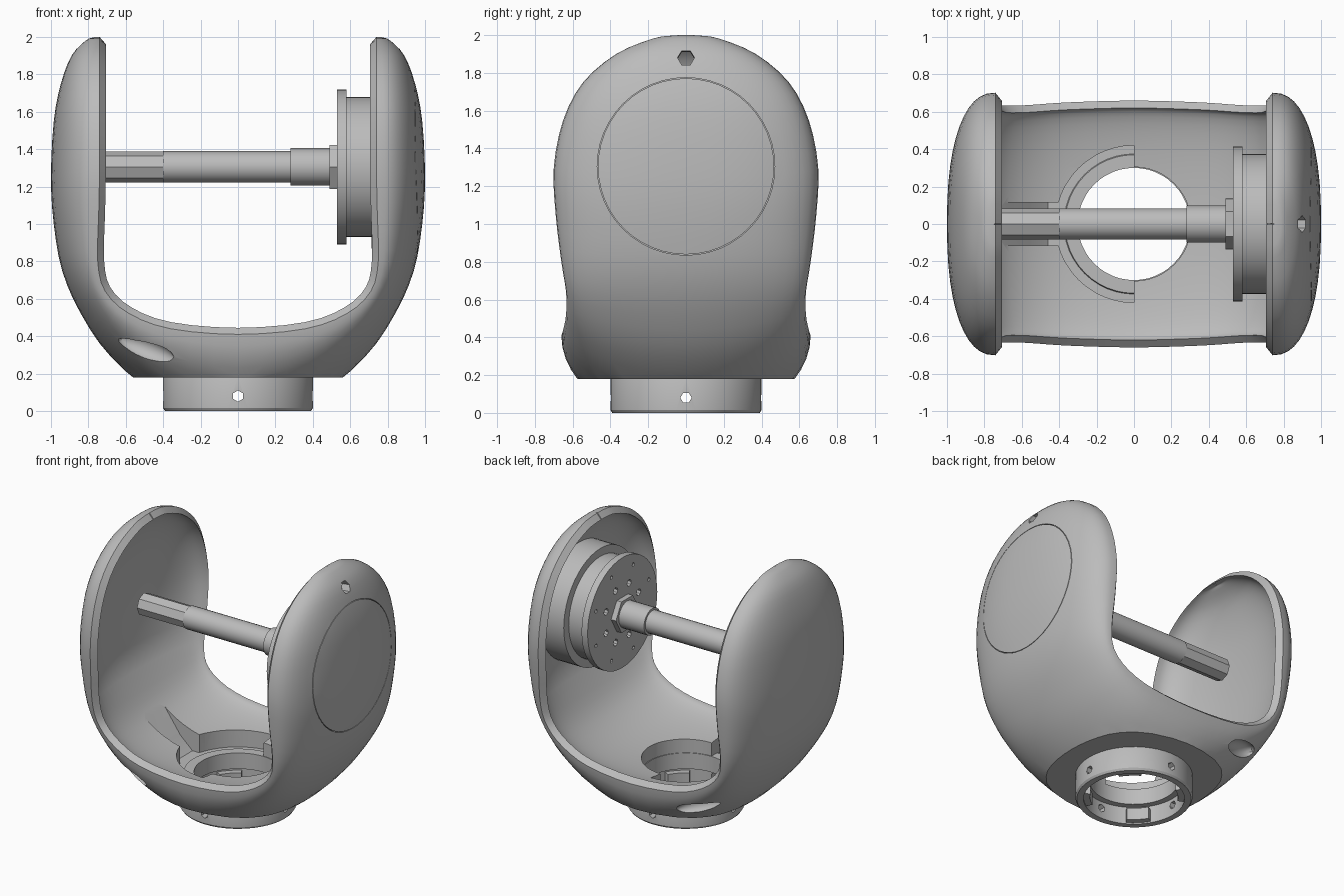
import bpy, bmesh, math
from mathutils import Matrix, Vector

old = bpy.data.objects.get("Cube")
if old:
    bpy.data.objects.remove(old, do_unlink=True)

grey = bpy.data.materials.new("plain_grey")
grey.use_nodes = True
grey.diffuse_color = (0.5, 0.5, 0.5, 1)
grey.node_tree.nodes["Principled BSDF"].inputs["Base Color"].default_value = (0.5, 0.5, 0.5, 1)

AXIS_Z = 1.305          # height of the tilt axis
ALONG_X = Matrix.Rotation(math.pi / 2, 4, 'Y')


def make(name, bm):
    bmesh.ops.recalc_face_normals(bm, faces=bm.faces)
    mesh = bpy.data.meshes.new(name)
    bm.to_mesh(mesh)
    bm.free()
    ob = bpy.data.objects.new(name, mesh)
    mesh.materials.append(grey)
    bpy.context.collection.objects.link(ob)
    return ob


def activate(ob):
    bpy.ops.object.select_all(action='DESELECT')
    ob.select_set(True)
    bpy.context.view_layer.objects.active = ob


def smooth(ob):
    activate(ob)
    bpy.ops.object.shade_smooth_by_angle(angle=math.radians(30))


def rod(bm, centre, direction, radius, length, sides=32):
    """Add a solid cylinder centred on a point and pointing along a direction."""
    turn = Vector((0, 0, 1)).rotation_difference(Vector(direction)).to_matrix().to_4x4()
    bmesh.ops.create_cone(bm, cap_ends=True, segments=sides, radius1=radius, radius2=radius,
                          depth=length, matrix=Matrix.Translation(centre) @ turn)


def cut(ob, bm):
    cutter = make("cutter", bm)
    cutter.hide_render = True
    mod = ob.modifiers.new("cut", 'BOOLEAN')
    mod.operation, mod.solver, mod.object = 'DIFFERENCE', 'EXACT', cutter
    activate(ob)
    bpy.ops.object.modifier_apply(modifier=mod.name)
    bpy.data.objects.remove(cutter, do_unlink=True)


def lathe(profile, steps=48, sweep=math.tau, start=0.0):
    """Turn a closed (radius, height) outline about z."""
    bm = bmesh.new()
    full = sweep > 6.28
    rings = []
    for i in range(steps if full else steps + 1):
        a = start + sweep * i / steps
        rings.append([bm.verts.new((r * math.cos(a), r * math.sin(a), h)) for r, h in profile])
    n = len(profile)
    for i in range(steps):
        a, b = rings[i], rings[(i + 1) % len(rings)]
        for j in range(n):
            k = (j + 1) % n
            bm.faces.new((a[j], a[k], b[k], b[j]))
    if not full:
        bm.faces.new(rings[0])
        bm.faces.new(rings[-1][::-1])
    return bm


# Yoke: stations of rim x, rim z, crown x, crown z, half width
half = [
    (0.74, 2.0, 0.75, 2.0, 0.004), (0.74, 1.997, 0.775, 1.997, 0.08),
    (0.74, 1.98, 0.815, 1.98, 0.18),
    (0.74, 1.9, 0.89, 1.9, 0.37), (0.74, 1.75, 0.947, 1.75, 0.545),
    (0.74, 1.55, 0.985, 1.55, 0.65), (0.74, 1.3, 1.0, 1.25, 0.70),
    (0.745, 1.05, 0.985, 1.0, 0.69), (0.75, 0.8, 0.94, 0.75, 0.66),
    (0.71, 0.64, 0.84, 0.52, 0.635), (0.58, 0.52, 0.675, 0.285, 0.635),
    (0.36, 0.44, 0.4, 0.07, 0.65)]
stations = half + [(0, 0.41, 0, -0.06, 0.66)]
stations += [(-a, b, -c, d, w) for a, b, c, d, w in reversed(half)]


def spline(points, sub):
    out = []
    for i in range(len(points) - 1):
        p = [points[max(0, min(len(points) - 1, i + k))] for k in (-1, 0, 1, 2)]
        for s in range(sub):
            t = s / sub
            out.append([b + 0.5 * t * (c - a + t * (2 * a - 5 * b + 4 * c - d + t * (3 * (b - c) + d - a)))
                        for a, b, c, d in zip(*p)])
    return out + [list(points[-1])]


def blend(value, low, high):
    return max(0.0, min(1.0, (value - low) / (high - low)))


ARC = 24
angles = [math.pi * (i / ARC - 0.5) for i in range(ARC + 1)]
bm = bmesh.new()
rings = []
for rx, rz, ox, oz, w in spline(stations, 3):
    rim, crown = Vector((rx, 0, rz)), Vector((ox, 0, oz))
    depth = (crown - rim).length
    n = (crown - rim).normalized()
    power = 2 / (2 + 0.35 * blend(rz, 0.6, 1.1))      # fuller dome on the arms
    ring = []

    def arc(ts, base, reach, width):
        for t in ts:
            p = base + n * reach * max(0, math.cos(t)) ** power
            y = math.copysign(abs(math.sin(t)) ** power, t) * width
            ring.append(bm.verts.new((p.x, y, p.z)))

    arc(angles, rim, depth, w)
    # inner wall with a bevelled lip: thin shell on the arms, thick floor below
    lip = rim - n * 0.035 - Vector((0, 0, 0.04 * blend(rz, 1.2, 2.0)))
    thin = 0.035 + max(depth - 0.05, depth * 0.2)
    floor = min(0.11, thin)
    arc(reversed(angles), lip, floor + (thin - floor) * blend(rz, 0.66, 0.85), w * 0.94)
    rings.append(ring)
for a, b in zip(rings, rings[1:]):
    for j in range(len(a)):
        k = (j + 1) % len(a)
        bm.faces.new((a[j], a[k], b[k], b[j]))
bm.faces.new(rings[0])
bm.faces.new(rings[-1][::-1])
# flat underside
bmesh.ops.bisect_plane(bm, geom=bm.verts[:] + bm.edges[:] + bm.faces[:],
                       plane_co=(0, 0, 0.18), plane_no=(0, 0, -1), clear_outer=True)
bmesh.ops.holes_fill(bm, edges=[e for e in bm.edges if e.is_boundary], sides=0)
yoke = make("yoke_shell", bm)

# Base bore, two oval side pockets, one small hole near the top
holes = bmesh.new()
rod(holes, (0, 0, 0.3), (0, 0, 1), 0.305, 0.5, 48)
for s in (-1, 1):
    place = (Matrix.Translation((-0.49, s * 0.56, 0.33)) @ Matrix.Rotation(s * 0.4, 4, 'Z')
             @ Matrix.Rotation(0.35, 4, 'Y') @ Matrix.Diagonal((0.17, 0.06, 0.06, 1)))
    bmesh.ops.create_uvsphere(holes, u_segments=20, v_segments=12, radius=1, matrix=place)
rod(holes, (0.9, 0, 1.88), (1, 0, 0.1), 0.045, 0.2, 6)
cut(yoke, holes)

# Half-round recess beside the bore and the cable channel leading up the arm
cut(yoke, lathe([(0.2, 0.24), (0.42, 0.24), (0.42, 0.6), (0.2, 0.6)], 24, math.pi, math.pi / 2))
channel = bmesh.new()
outline = [(-0.76, 0.68), (-0.74, 0.58), (-0.56, 0.33), (-0.46, 0.24), (-0.3, 0.24), (-0.3, 0.6), (-0.55, 0.75)]
face = channel.faces.new([channel.verts.new((x, -0.115, z)) for x, z in outline])
side = bmesh.ops.extrude_face_region(channel, geom=[face])["geom"]
bmesh.ops.translate(channel, vec=(0, 0.23, 0), verts=[v for v in side if isinstance(v, bmesh.types.BMVert)])
cut(yoke, channel)

# Round cover seam on the outside of one arm
seam = lathe([(0.466, 0.925), (0.47, 0.925), (0.47, 1.1), (0.466, 1.1)], 48)
bmesh.ops.transform(seam, matrix=Matrix.Translation((0, 0, AXIS_Z)) @ ALONG_X, verts=seam.verts)
cut(yoke, seam)
smooth(yoke)

# Base collar with four set-screw holes
collar = make("base_collar", lathe([(0.39, 0), (0.4, 0.015), (0.4, 0.185), (0.37, 0.25), (0.3, 0.25),
                                    (0.3, 0.13), (0.345, 0.13), (0.345, 0)]))
holes = bmesh.new()
for a in range(4):
    d = Vector((math.cos(a * math.pi / 2), math.sin(a * math.pi / 2), 0))
    rod(holes, d * 0.37 + Vector((0, 0, 0.08)), d, 0.03, 0.16, 6)
cut(collar, holes)
smooth(collar)

# Locking tabs inside the collar
for i in range(4):
    mid = math.pi / 4 + i * math.pi / 2
    tab = lathe([(0.3, 0.01), (0.35, 0.01), (0.35, 0.1), (0.3, 0.1)], 6, 0.5, mid - 0.25)
    smooth(make("locking_tab_%d" % (i + 1), tab))


# Bearing parts and shaft along the tilt axis
def axial(name, x0, x1, radius, sides=48):
    b = bmesh.new()
    rod(b, ((x0 + x1) / 2, 0, AXIS_Z), (1, 0, 0), radius, x1 - x0, sides)
    ob = make(name, b)
    smooth(ob)
    return ob


axial("bearing_seat", 0.715, 0.91, 0.435)
axial("bearing_drum", 0.57, 0.72, 0.375)
flange = axial("bearing_flange", 0.53, 0.58, 0.415)
holes = bmesh.new()
for count, ring, radius in ((8, 0.21, 0.025), (8, 0.34, 0.014)):
    for i in range(count):
        a = math.tau * (i + 0.5) / count
        rod(holes, (0.53, ring * math.cos(a), AXIS_Z + ring * math.sin(a)), (1, 0, 0), radius, 0.06, 8)
cut(flange, holes)
smooth(flange)
axial("shaft_nut", 0.49, 0.535, 0.135, 6)
axial("shaft_sleeve", 0.28, 0.5, 0.1, 24)
axial("shaft", -0.4, 0.29, 0.084, 24)
axial("shaft_end", -0.785, -0.39, 0.082, 8)
